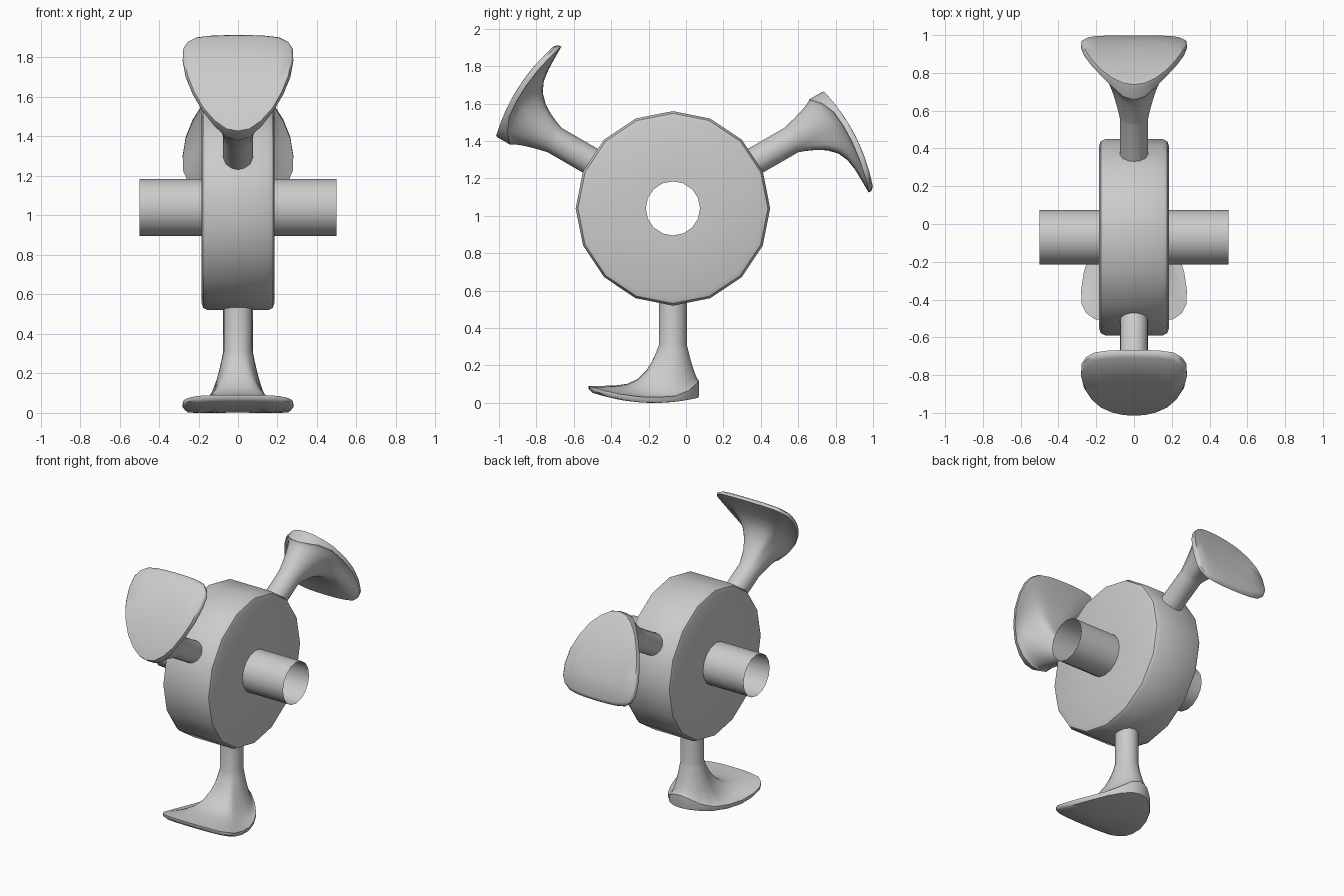
import bpy, bmesh
from math import sin, cos, tau, hypot, radians
from mathutils import Matrix, Vector

if "Cube" in bpy.data.objects:
    bpy.data.objects.remove(bpy.data.objects["Cube"])

CENTER = Vector((0, -0.07, 1.04))   # hub centre


def finish(name, bm, angle=35):
    bmesh.ops.recalc_face_normals(bm, faces=bm.faces)
    mesh = bpy.data.meshes.new(name)
    bm.to_mesh(mesh)
    bm.free()
    ob = bpy.data.objects.new(name, mesh)
    bpy.context.collection.objects.link(ob)
    bpy.ops.object.select_all(action='DESELECT')
    ob.select_set(True)
    bpy.context.view_layer.objects.active = ob
    bpy.ops.object.shade_smooth_by_angle(angle=radians(angle))
    return ob


def loft(bm, rings):
    """Skin a list of closed rings of points; returns the vertex rings."""
    vs = [[bm.verts.new(p) for p in ring] for ring in rings]
    n = len(vs[0])
    for a, b in zip(vs, vs[1:]):
        for i in range(n):
            j = (i + 1) % n
            bm.faces.new((a[i], a[j], b[j], b[i]))
    return vs


def lathe_x(name, profile, sides=16):
    """Spin (x, radius) points around the axle."""
    bm = bmesh.new()
    loft(bm, [[CENTER + Vector((x, r * sin(tau * i / sides), r * cos(tau * i / sides)))
               for i in range(sides)] for x, r in profile])
    return finish(name, bm)


# Hub with rounded rims and a through hole
half = [(0.185, 0.145), (0.185, 0.482), (0.176, 0.508), (0.152, 0.52)]
lathe_x("hub", [(-x, r) for x, r in half] + half[::-1])

# Open axle tube
lathe_x("axle_tube", [(-0.5, 0.145), (0.5, 0.145)])

# Sole outline around the ankle: (half width, distance toward toe)
side = [(0, .45), (.07, .449), (.14, .445), (.21, .433), (.255, .40), (.277, .355),
        (.28, .28), (.265, .18), (.23, .08), (.18, -.015), (.12, -.085),
        (.06, -.128), (0, -.14)]
OUTLINE = side + [(-x, u) for x, u in side[-2:0:-1]]
STEM_R, STEM_Z = 0.075, 0.31


def sole_z(u):
    return 0.5 * (u - 0.1) ** 2


def leg_ring(k, z=None, lift=None):
    """Ring blended from round stem (k=0) to sole outline (k=1)."""
    ring = []
    for x, u in OUTLINE:
        d = hypot(x, u)
        c = u / d                                   # 1 at toe, -1 at heel
        f = STEM_R / d
        s = f + (1 - f) * k
        px, pu = x * s, u * s
        if z is not None:
            pz = z
        elif lift is not None:
            pz = sole_z(pu) + lift
        else:
            rim = sole_z(u) + 0.03 + 0.06 * max(0, -c) ** 2
            p = 2 + (3 * c if c > 0 else 0.5 * c)   # steeper instep at the toe
            pz = STEM_Z + (rim - STEM_Z) * (1 - (1 - k) ** p)
        ring.append(Vector((px, -0.07 - pu, pz)))
    return ring


def leg(name, angle):
    bm = bmesh.new()
    rings = [leg_ring(0, z=0.56), leg_ring(0)]
    rings += [leg_ring(k) for k in (.04, .1, .18, .3, .45, .62, .8, .93, 1)]
    rings += [leg_ring(1, lift=0.012), leg_ring(.95, lift=0), leg_ring(.6, lift=0),
              leg_ring(.2, lift=0)]
    bm.faces.new(loft(bm, rings)[-1])
    turn = (Matrix.Translation(CENTER) @ Matrix.Rotation(radians(angle), 4, 'X')
            @ Matrix.Translation(-CENTER))
    bm.transform(turn)
    finish(name, bm, 50)


# Three legs with feet, evenly spaced around the hub
for name, angle in (("bottom_leg", 0), ("rear_leg", 120), ("front_leg", 240)):
    leg(name, angle)
